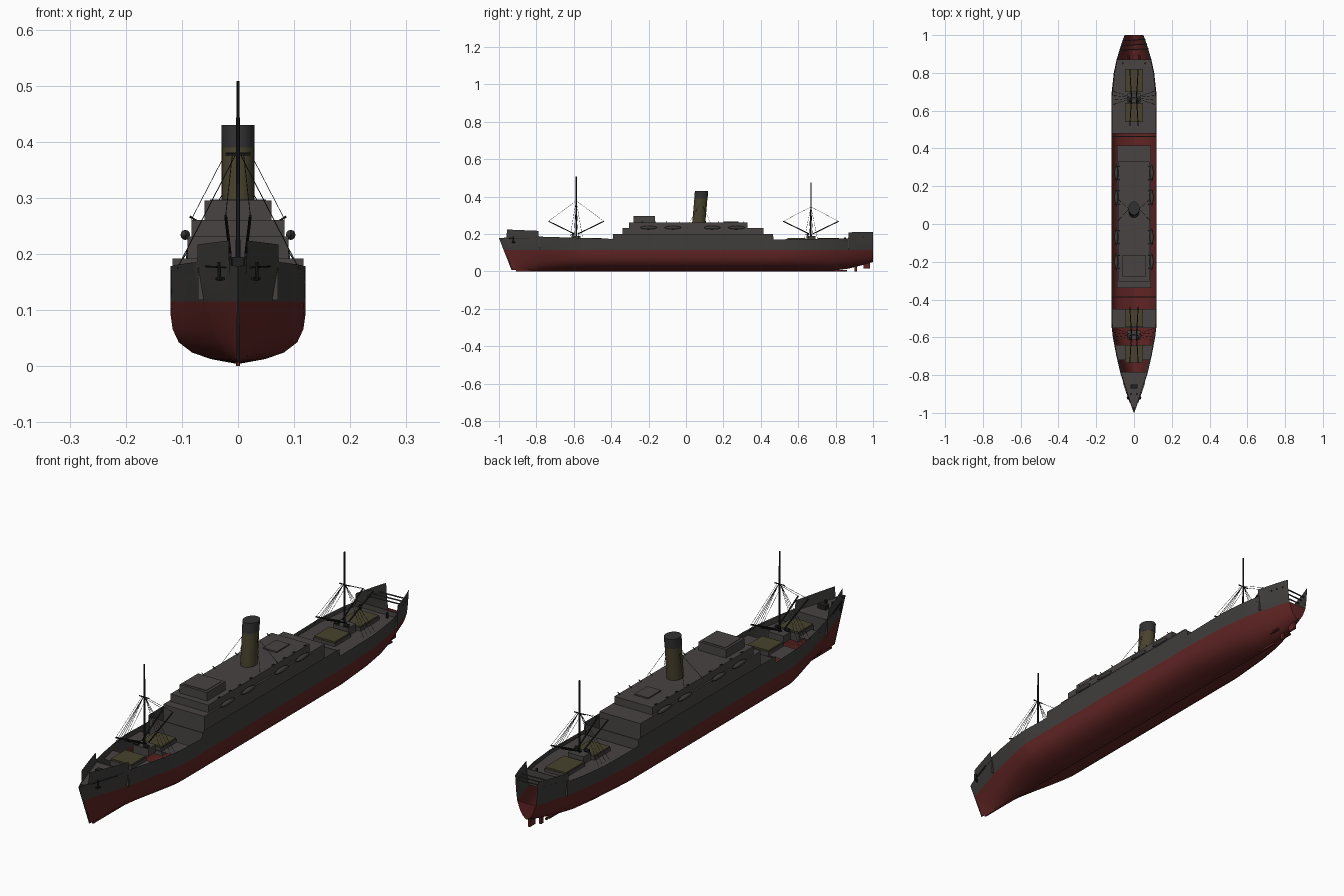
import bpy, bmesh, math
from mathutils import Vector, Matrix

cube = bpy.data.objects.get("Cube")
if cube:
    bpy.data.objects.remove(cube, do_unlink=True)


def material(name, rgb):
    m = bpy.data.materials.new(name)
    m.use_nodes = True
    col = (*rgb, 1)
    m.diffuse_color = col
    m.node_tree.nodes["Principled BSDF"].inputs["Base Color"].default_value = col
    return m


HULL = material("hull_grey", (0.05, 0.048, 0.046))
RED = material("bottom_red", (0.115, 0.018, 0.017))
DECK = material("deck_grey", (0.066, 0.056, 0.056))
BUFF = material("funnel_olive", (0.065, 0.055, 0.026))
BLACK = material("rigging_black", (0.014, 0.014, 0.015))
CAP = material("funnel_cap", (0.032, 0.031, 0.031))


def finish(name, bm, *mats):
    bmesh.ops.recalc_face_normals(bm, faces=bm.faces)
    me = bpy.data.meshes.new(name)
    bm.to_mesh(me)
    bm.free()
    ob = bpy.data.objects.new(name, me)
    bpy.context.collection.objects.link(ob)
    for m in mats:
        me.materials.append(m)
    return ob


def box(name, x0, x1, y0, y1, z0, z1, mat):
    bm = bmesh.new()
    size = Matrix.Diagonal((x1 - x0, y1 - y0, z1 - z0, 1))
    mid = Vector((x0 + x1, y0 + y1, z0 + z1)) / 2
    bmesh.ops.create_cube(bm, size=1, matrix=Matrix.Translation(mid) @ size)
    return finish(name, bm, mat)


def rod(name, a, b, r, mat, sides=8, tip=None):
    a, b = Vector(a), Vector(b)
    bm = bmesh.new()
    turn = (b - a).to_track_quat('Z', 'Y').to_matrix().to_4x4()
    bmesh.ops.create_cone(bm, cap_ends=True, segments=sides, radius1=r,
                          radius2=r if tip is None else tip, depth=(b - a).length,
                          matrix=Matrix.Translation((a + b) / 2) @ turn)
    return finish(name, bm, mat)


def lerp_table(table, y):
    for (ya, a), (yb, b) in zip(table, table[1:]):
        if y <= yb:
            return a + (b - a) * (y - ya) / (yb - ya)
    return table[-1][1]


# Hull lines: half width, sheer, keel height and fineness along the length
WIDTH = [(-1, .001), (-.97, .012), (-.9, .036), (-.79, .072), (-.7, .093), (-.6, .112),
         (-.53, .12), (.68, .12), (.8, .107), (.87, .092), (.95, .068), (1, .05)]
SHEER = [(-1, .178), (-.96, .181), (-.957, .224), (-.79, .217), (-.787, .186), (-.392, .174),
         (-.389, .2), (.465, .2), (.468, .171), (.867, .177), (.87, .209), (1, .212)]
KEEL = [(-1, .008), (-.9, .004), (.78, .004), (.87, .015), (.95, .035), (1, .05)]
FINE = [(-1, 1), (-.8, .8), (-.5, 0), (.5, 0), (.8, .45), (1, .8)]
FULL_ROW = [0, .4, .68, .88, .97, 1, 1, 1, 1]
FINE_ROW = [.02, .12, .24, .39, .53, .65, .78, .9, 1]
LEVEL = [0, .009, .021, .04, .064, .09, .115]
stations = sorted({y for t in (WIDTH, SHEER, KEEL, FINE) for y, _ in t}
                  | {-.93, -.85, -.75, -.65, .6, .74, .91, .975})


def section(y):
    w, top, keel, f = (lerp_table(t, y) for t in (WIDTH, SHEER, KEEL, FINE))
    rake = .07 * max(0, min(1, (-.8 - y) / .2))
    zs = [keel + z * (.115 - keel) / .115 for z in LEVEL] + [.155, top]
    half = []
    for z, full, fine in zip(zs, FULL_ROW, FINE_ROW):
        x = w * (full + (fine - full) * f)
        half.append((x, y + rake * max(0, 1 - z / .178), z))
    return [(-x, yy, z) for x, yy, z in reversed(half)] + half


bm = bmesh.new()
rings = [[bm.verts.new(p) for p in section(y)] for y in stations]
for r, s in zip(rings, rings[1:]):
    for i in range(len(r) - 1):
        bm.faces.new((r[i], r[i + 1], s[i + 1], s[i]))
# Stern is closed up to the waterline and open above it
bm.faces.new(rings[-1][2:-2])
for f in bm.faces:
    f.material_index = 1 if f.calc_center_median().z < .115 else 0
hull = finish("hull", bm, HULL, RED)

rod("stem_post", (0, -.996, .178), (0, -.93, .012), .0025, HULL)
box("keel_bar", -.003, .003, -.91, .86, 0, .008, RED)
box("rudder_post", -.004, .004, .9, .915, 0, .03, RED)
box("rudder", -.004, .004, .95, .985, .015, .055, RED)
for s in (-1, 1):
    rod("propeller_shaft", (s * .03, .84, .035), (s * .03, .92, .03), .005, RED)


# Decks follow the hull outline
def deck(name, y0, y1, z, mat=DECK):
    ys = [y0] + [y for y in stations if y0 < y < y1] + [y1]
    bm = bmesh.new()
    rows = [[bm.verts.new((s * lerp_table(WIDTH, y) * .96, y, z)) for s in (-1, 1)] for y in ys]
    for a, b in zip(rows, rows[1:]):
        bm.faces.new((a[0], a[1], b[1], b[0]))
    return finish(name, bm, mat)


deck("forecastle_deck", -.975, -.785, .178)
deck("fore_deck_front", -.72, -.64, .16)
deck("fore_deck_rear", -.55, -.45, .16)
deck("aft_deck", .48, .87, .16)


def bulkhead(name, y, z0, z1):
    w = lerp_table(WIDTH, y) * .97
    box(name, -w, w, y - .002, y + .002, z0, z1, DECK)


bulkhead("forecastle_bulkhead", -.785, .118, .18)
bulkhead("bridge_bulkhead", -.387, .118, .192)
bulkhead("aft_house_bulkhead", .463, .118, .192)
bulkhead("poop_bulkhead", .87, .118, .18)
for y in (.92, .945, .97):
    w = lerp_table(WIDTH, y)
    rod("poop_beam", (-w, y, .185), (w, y + .008, .185), .003, HULL, 6)

# Superstructure tiers
box("main_house", -.09, .09, -.34, .415, .118, .231, DECK)
box("boat_deck_house", -.083, .083, -.305, .33, .231, .261, DECK)
box("wheelhouse", -.06, .06, -.28, -.165, .261, .295, DECK)
box("wheelhouse_roof", -.05, .05, -.27, -.175, .295, .297, DECK)
box("aft_skylight", -.03, .03, .2, .28, .261, .266, DECK)

# Lifeboats hung on davits
for s in (-1, 1):
    for y in (-.2, -.07, .14, .27):
        bm = bmesh.new()
        bmesh.ops.create_uvsphere(bm, u_segments=10, v_segments=6, radius=1,
                                  matrix=Matrix.Translation((s * .094, y, .234))
                                  @ Matrix.Diagonal((.009, .045, .009, 1)))
        finish("lifeboat", bm, HULL)
        for d in (-.035, .035):
            rod("davit", (s * .072, y + d, .258), (s * .086, y + d, .267), .0018, BLACK, 6)


# Raked oval funnel with a dark cap
def funnel(name, z0, z1, grow, mat):
    bm = bmesh.new()
    bmesh.ops.create_cone(bm, cap_ends=True, segments=32, radius1=1, radius2=1, depth=1)
    for v in bm.verts:
        z = z0 if v.co.z < 0 else z1
        v.co = (v.co.x * .029 * grow, .068 + (z - .26) * .09 + v.co.y * .035 * grow, z)
    return finish(name, bm, mat)


funnel("funnel", .255, .392, 1, BUFF)
funnel("funnel_top", .39, .43, 1.02, CAP)
for s in (-1, 1):
    rod("funnel_stay", (s * .027, .08, .37), (s * .083, .13, .262), .0007, BLACK, 4)
    rod("funnel_stay", (s * .027, .08, .37), (s * .083, .02, .262), .0007, BLACK, 4)


# Masts with booms, shrouds, mast house and cargo hatches
def mast_group(prefix, y, top, hatches):
    hound = top - .13
    box(prefix + "_mast_house", -.034, .034, y - .024, y + .024, .16, .19, DECK)
    rod(prefix + "_mast", (0, y, .16), (0, y, top), .0045, BLACK, 10, .003)
    rod(prefix + "_crosstree", (-.022, y, hound), (.022, y, hound), .0025, BLACK, 6)
    for s in (-1, 1):
        rod(prefix + "_winch", (s * .012, y - .018, .196), (s * .03, y - .018, .196), .007, BLACK)
        for e in (-1, 1):
            tip = (s * .022, y + e * .148, .268)
            rod(prefix + "_boom", (s * .014, y + e * .008, .2), tip, .0028, BLACK, 6)
            rod(prefix + "_topping_lift", (s * .01, y, hound), tip, .0007, BLACK, 4)
        for d in (-.035, -.012, .012, .035):
            rod(prefix + "_shroud", (s * .004, y, hound), (s * .108, y + d, .175), .0008, BLACK, 4)
    for y0, y1 in hatches:
        box(prefix + "_hatch_coaming", -.047, .047, y0, y1, .14, .172, DECK)
        box(prefix + "_hatch_cover", -.045, .045, y0 + .002, y1 - .002, .172, .178, BUFF)


mast_group("fore", -.587, .508, ((-.735, -.64), (-.545, -.45)))
mast_group("aft", .668, .475, ((.54, .64), (.7, .82)))

# Anchors and bow fittings
for s in (-1, 1):
    rod("anchor_shank", (s * .034, -.925, .186), (s * .033, -.925, .152), .003, BLACK)
    rod("anchor_arms", (s * .026, -.93, .156), (s * .038, -.915, .156), .003, BLACK)
    rod("anchor_boom", (s * .022, -.945, .176), (s * .058, -.84, .178), .0015, BLACK, 6)
    rod("bow_bollard", (s * .015, -.9, .178), (s * .015, -.9, .192), .005, BLACK)
    rod("aft_bollard", (s * .06, .85, .16), (s * .06, .85, .18), .005, BLACK)
box("anchor_windlass", -.018, .018, -.87, -.85, .178, .195, BLACK)

# Smooth shading with crisp edges
bpy.ops.object.select_all(action='DESELECT')
for ob in bpy.context.scene.objects:
    if ob.type == 'MESH':
        ob.select_set(True)
        bpy.context.view_layer.objects.active = ob
bpy.ops.object.shade_smooth_by_angle(angle=math.radians(35))
